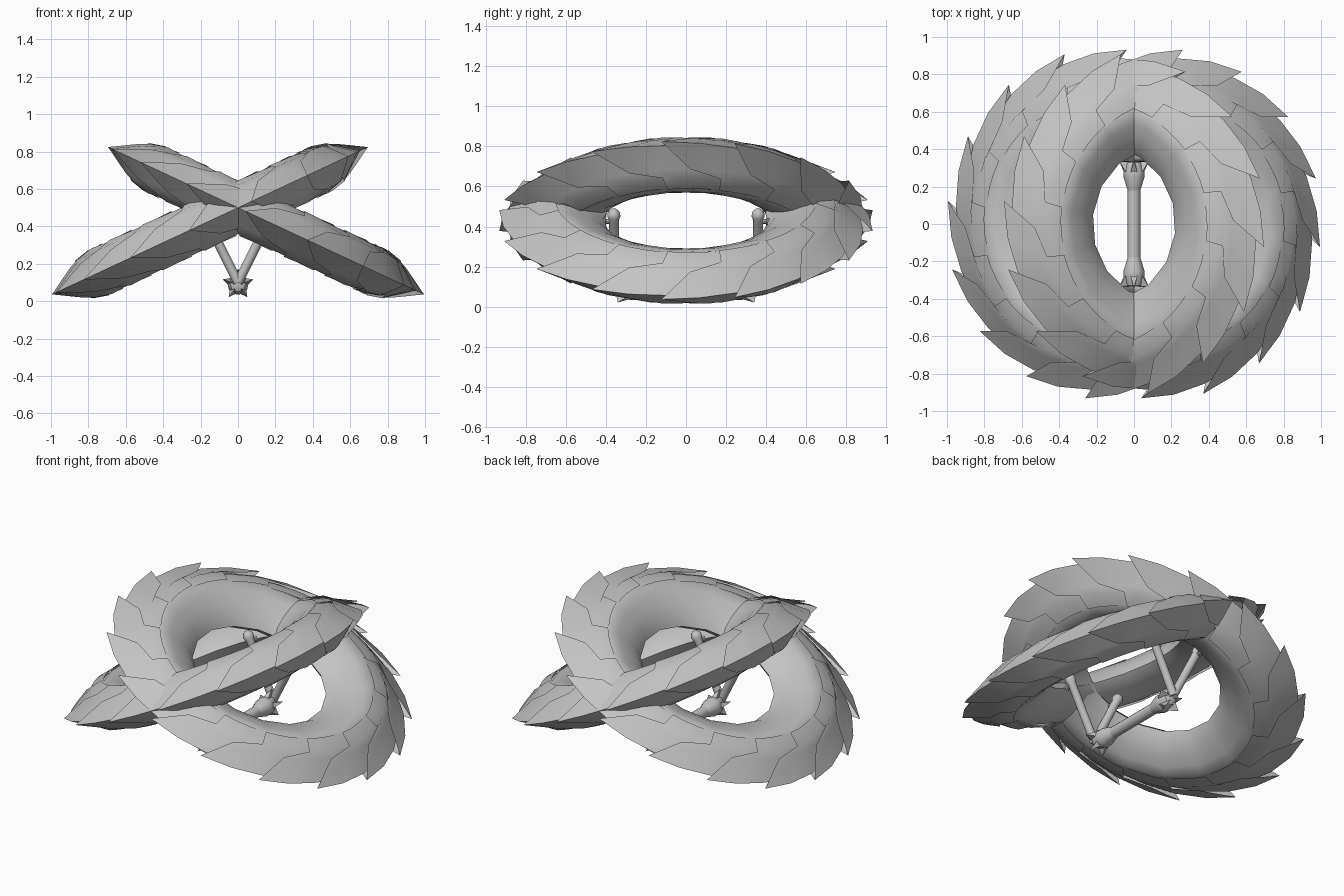
import bpy, bmesh
from math import sin, cos, radians, pi
from mathutils import Vector, Matrix

if "Cube" in bpy.data.objects:
    bpy.data.objects.remove(bpy.data.objects["Cube"])

grey = bpy.data.materials.new("neutral grey")
grey.diffuse_color = (0.55, 0.55, 0.55, 1)
grey.use_nodes = True
grey.node_tree.nodes["Principled BSDF"].inputs["Base Color"].default_value = grey.diffuse_color


def finish(name, bm, matrix=None, angle=40):
    me = bpy.data.meshes.new(name)
    bmesh.ops.remove_doubles(bm, verts=bm.verts, dist=1e-5)
    bmesh.ops.recalc_face_normals(bm, faces=bm.faces)
    if matrix:
        bm.transform(matrix)
    bm.to_mesh(me)
    bm.free()
    me.materials.append(grey)
    ob = bpy.data.objects.new(name, me)
    bpy.context.collection.objects.link(ob)
    bpy.context.view_layer.objects.active = ob
    ob.select_set(True)
    bpy.ops.object.shade_smooth_by_angle(angle=radians(angle))
    ob.select_set(False)
    return ob


def grid(bm, rows, flip=False):
    vs = [[bm.verts.new(p) for p in r] for r in rows]
    for a, b in zip(vs, vs[1:]):
        for i in range(len(a) - 1):
            bm.faces.new((a[i], a[i + 1], b[i + 1], b[i]))


def polar(r, deg, h):
    return Vector((r * cos(radians(deg)), r * sin(radians(deg)), h))


STEP = 22.5
INNER = [(.65, .125), (.59, .112), (.52, .085), (.45, .045), (.41, 0)]
# plate section at its tucked end and at its free end, plus how far each point leads
START = [(.65, .125), (.725, .105), (.765, .08), (.84, 0)]
END = [(.66, .134), (.75, .112), (.79, .085), (.94, 0)]
LEAD = [0, 1, 13, 22]


def mirrored(section):
    return section + [(r, -h) for r, h in reversed(section[:-1])]


def build_ring(name, matrix):
    # inner band with a pointed inner edge
    bm = bmesh.new()
    grid(bm, [[polar(r, k * STEP - 7, h) for r, h in mirrored(INNER)] for k in range(17)])
    # narrow lips closing the band towards the plates
    for s in (1, -1):
        grid(bm, [[polar(.65, k * STEP - 7, s * .125), polar(.70, k * STEP - 7, s * .105)]
                  for k in range(17)])
    finish(name + "_inner_band", bm, matrix)

    # overlapping swept plates around the outside
    start, end = mirrored(START), mirrored(END)
    lead = LEAD + LEAD[-2::-1]
    bm = bmesh.new()
    for k in range(16):
        edge = 105 + 22 - k * STEP
        rows = []
        for i in range(5):
            t = i / 4
            row = []
            for (r0, h0), (r1, h1), l in zip(start, end, lead):
                a = edge + (STEP + 3) * (1 - t) - l * t
                row.append(polar(r0 + (r1 - r0) * t, a, h0 + (h1 - h0) * t))
            rows.append(row)
        # each plate is its own sheet
        grid(bm, rows)
    finish(name + "_plates", bm, matrix, 35)


# two crossed rings, the second a half turn of the first
tilt = Matrix.Translation((-.15, 0, .43)) @ Matrix.Rotation(radians(-25), 4, 'Y')
build_ring("left_ring", tilt)
build_ring("right_ring", Matrix.Rotation(pi, 4, 'Z') @ tilt)


def lathe(bm, profile, base, axis, sides=12):
    q = Vector(axis).to_track_quat('Z', 'Y')
    rows = [[Vector(base) + q @ polar(r, k * 360 / sides, z) for r, z in profile]
            for k in range(sides + 1)]
    grid(bm, rows)


# lower crossbar
bm = bmesh.new()
lathe(bm, [(.034, -.24), (.034, .24)], (0, 0, .09), (0, 1, 0))
finish("crossbar", bm)

for s, side in ((-1, "front"), (1, "back")):
    # flared bar end with a spiked collar
    bm = bmesh.new()
    lathe(bm, [(.034, .18), (.056, .25), (.056, .28), (.04, .33), (.0, .35)],
          (0, 0, .09), (0, s, 0))
    q = Vector((0, s, 0)).to_track_quat('Z', 'Y')
    for k in range(5):
        a = k * 72 + 18
        pts = [polar(.045, a - 36, .25), polar(.085, a, .34), polar(.045, a + 36, .25),
               polar(.03, a, .35)]
        v = [bm.verts.new(q @ p + Vector((0, 0, .09))) for p in pts]
        for f in ((0, 1, 2), (0, 3, 1), (1, 3, 2), (0, 2, 3)):
            bm.faces.new([v[i] for i in f])
    finish(side + "_bar_end", bm, None, 30)

    # pair of struts with rounded heads
    for m, hand in ((-1, "left"), (1, "right")):
        foot, top = Vector((0, s * .355, .1)), Vector((m * .175, s * .36, .45))
        length = (top - foot).length
        bm = bmesh.new()
        lathe(bm, [(0, 0), (.025, 0), (.025, length - .02), (.033, length),
                   (.03, length + .022), (.015, length + .038), (0, length + .042)],
              foot, top - foot)
        # small side knob under the head
        lathe(bm, [(.012, 0), (.012, .04), (.018, .045), (.012, .06), (0, .062)],
              foot.lerp(top, .93), (0, s, 0), 8)
        finish(side + "_" + hand + "_strut", bm)
